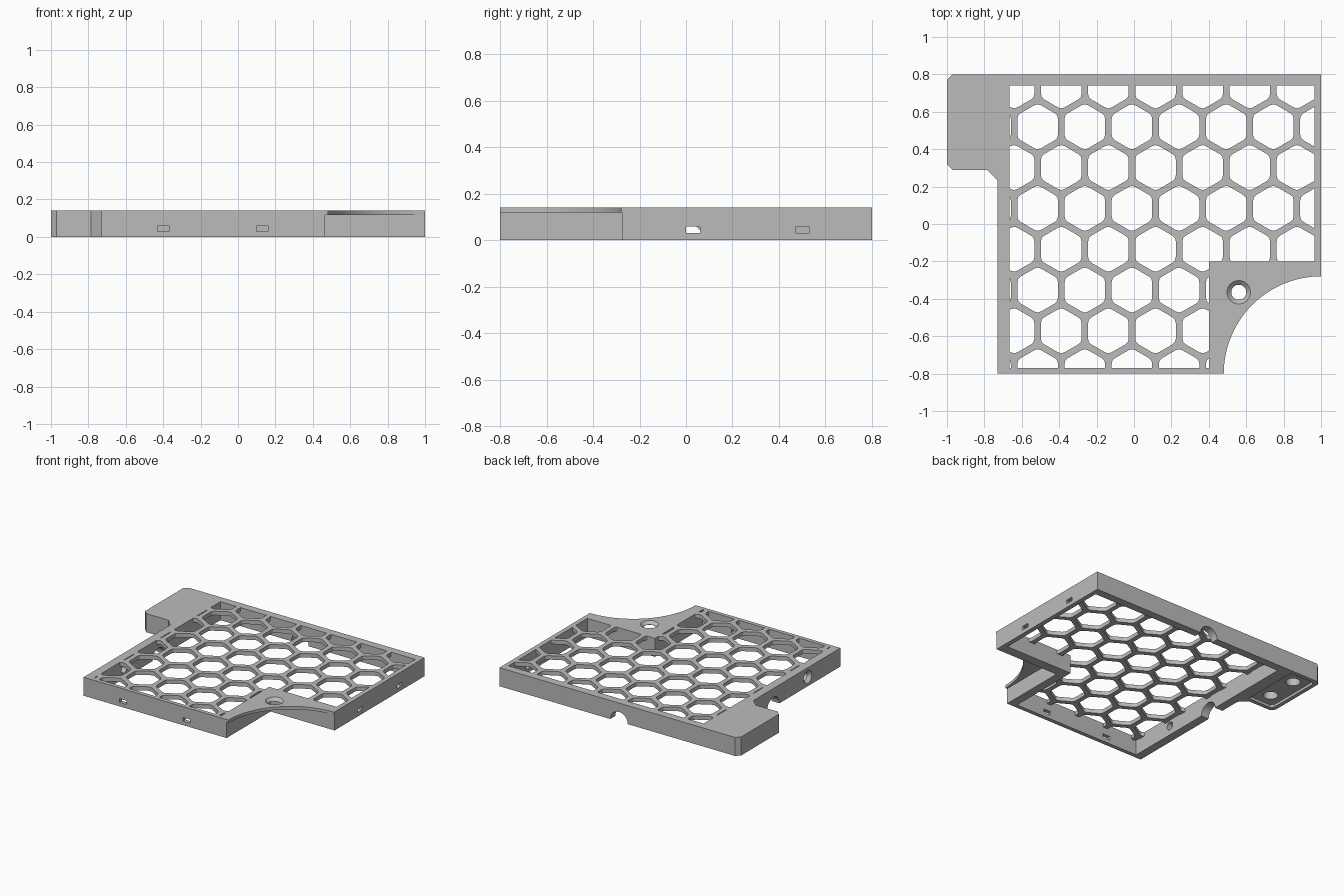
import bpy, bmesh, math
from mathutils import Matrix, Vector

if "Cube" in bpy.data.objects:
    bpy.data.objects.remove(bpy.data.objects["Cube"], do_unlink=True)

TOP = 0.14          # panel height
GRID_LOW = 0.11     # underside of the honeycomb
PITCH = 0.252       # honeycomb cell spacing

grey = bpy.data.materials.new("light_grey")
grey.use_nodes = True
grey.diffuse_color = (0.5, 0.5, 0.5, 1)
grey.node_tree.nodes["Principled BSDF"].inputs["Base Color"].default_value = (0.5, 0.5, 0.5, 1)


def add_object(name, bm):
    bmesh.ops.recalc_face_normals(bm, faces=bm.faces)
    mesh = bpy.data.meshes.new(name)
    bm.to_mesh(mesh)
    bm.free()
    mesh.materials.append(grey)
    obj = bpy.data.objects.new(name, mesh)
    bpy.context.collection.objects.link(obj)
    return obj


def prisms(name, outlines, low, high):
    bm = bmesh.new()
    for outline in outlines:
        face = bm.faces.new([bm.verts.new((x, y, low)) for x, y in outline])
        result = bmesh.ops.extrude_face_region(bm, geom=[face])
        verts = [v for v in result["geom"] if isinstance(v, bmesh.types.BMVert)]
        bmesh.ops.translate(bm, verts=verts, vec=(0, 0, high - low))
    return add_object(name, bm)


def rect(x0, x1, y0, y1):
    return [(x0, y0), (x1, y0), (x1, y1), (x0, y1)]


def cone(name, center, r_back, r_front, length, axis=(0, 0, 1)):
    bm = bmesh.new()
    turn = Vector((0, 0, 1)).rotation_difference(Vector(axis)).to_matrix().to_4x4()
    bmesh.ops.create_cone(bm, cap_ends=True, segments=40, radius1=r_back, radius2=r_front,
                          depth=length, matrix=Matrix.Translation(center) @ turn)
    return add_object(name, bm)


def combine(target, tool, operation="DIFFERENCE"):
    tool.hide_render = True
    mod = target.modifiers.new("cut", "BOOLEAN")
    mod.operation, mod.object, mod.solver = operation, tool, "EXACT"
    bpy.context.view_layer.update()
    graph = bpy.context.evaluated_depsgraph_get()
    mesh = bpy.data.meshes.new_from_object(target.evaluated_get(graph))
    target.modifiers.clear()
    target.data = mesh
    bpy.data.objects.remove(tool, do_unlink=True)


def rounded_hex(cx, cy, radius, trim=0.02):
    corners = [Vector((cx + radius * math.sin(i * math.pi / 3),
                       cy + radius * math.cos(i * math.pi / 3))) for i in range(6)]
    points = []
    for i, corner in enumerate(corners):
        before = corner + (corners[i - 1] - corner).normalized() * trim
        after = corner + (corners[(i + 1) % 6] - corner).normalized() * trim
        middle = (before + after) / 4 + corner / 2
        points += [before, middle, after]
    return points


# Plate outline with the chamfered tab and the concave corner
arc = [(1 - 0.52 * math.cos(a), -0.8 + 0.52 * math.sin(a))
       for a in (i * math.pi / 64 for i in range(33))]
outline = [(-0.73, -0.8)] + arc + [(1, 0.8), (-0.97, 0.8), (-1, 0.77), (-1, 0.32),
                                   (-0.97, 0.29), (-0.785, 0.29), (-0.73, 0.235)]
panel = prisms("honeycomb_panel", [outline], 0, TOP)

# Rectangular recess below the thin corner plate
combine(panel, prisms("corner_recess", [rect(0.465, 1.2, -1, -0.275)], -0.1, 0.118))

# Hollow underside bounded by the frame walls
window = [(-0.665, -0.77), (0.4, -0.77), (0.4, -0.2), (0.965, -0.2), (0.965, 0.74), (-0.665, 0.74)]
combine(panel, prisms("underside_hollow", [window], -0.1, GRID_LOW))

# Honeycomb openings trimmed to the frame window
cells = []
for row in range(-6, 2):
    for col in range(-1, 8):
        x = -0.515 + PITCH * (col - 0.5 * (row % 2))
        cells.append(rounded_hex(x, 0.52 + row * PITCH * math.sqrt(0.75), 0.125))
openings = prisms("honeycomb_openings", cells, GRID_LOW - 0.02, TOP + 0.1)
combine(openings, prisms("opening_limit", [window], 0, TOP + 0.05), "INTERSECT")
combine(panel, openings)

# Countersunk screw hole in the corner plate
combine(panel, cone("corner_screw_hole", (0.56, -0.365, 0.13), 0.036, 0.068, 0.03))
combine(panel, cone("corner_screw_bore", (0.56, -0.365, 0.13), 0.04, 0.04, 0.1))

# Slots through the front and right walls
for x in (-0.4, 0.13):
    combine(panel, prisms("front_slot", [rect(x - 0.03, x + 0.03, -0.9, -0.75)], 0.03, 0.058))
for y in (0.03, 0.5):
    combine(panel, prisms("side_slot", [rect(0.94, 1.1, y - 0.03, y + 0.03)], 0.03, 0.058))

# Half-round cable notches in the back and left walls
combine(panel, cone("back_notch", (0, 0.77, 0), 0.073, 0.073, 0.2, (0, 1, 0)))
combine(panel, cone("left_notch", (-0.7, 0, 0), 0.073, 0.073, 0.2, (1, 0, 0)))

# Countersunk screw hole in the left wall
combine(panel, cone("left_screw_bore", (-0.7, -0.41, 0.07), 0.03, 0.03, 0.2, (1, 0, 0)))
combine(panel, cone("left_countersink", (-0.725, -0.41, 0.07), 0.06, 0.03, 0.04, (1, 0, 0)))

# Shallow recess and two blind sockets under the tab
tab_recess = [(-0.76, 0.32), (-0.95, 0.32), (-0.97, 0.34), (-0.97, 0.75), (-0.95, 0.77), (-0.76, 0.77)]
combine(panel, prisms("tab_recess", [tab_recess], -0.1, 0.02))
for y in (0.42, 0.66):
    combine(panel, cone("tab_socket", (-0.87, y, 0.04), 0.05, 0.05, 0.12))

# Crisp edges with smooth round bores
bpy.ops.object.select_all(action="DESELECT")
panel.select_set(True)
bpy.context.view_layer.objects.active = panel
bpy.ops.object.shade_smooth_by_angle(angle=math.radians(25))
